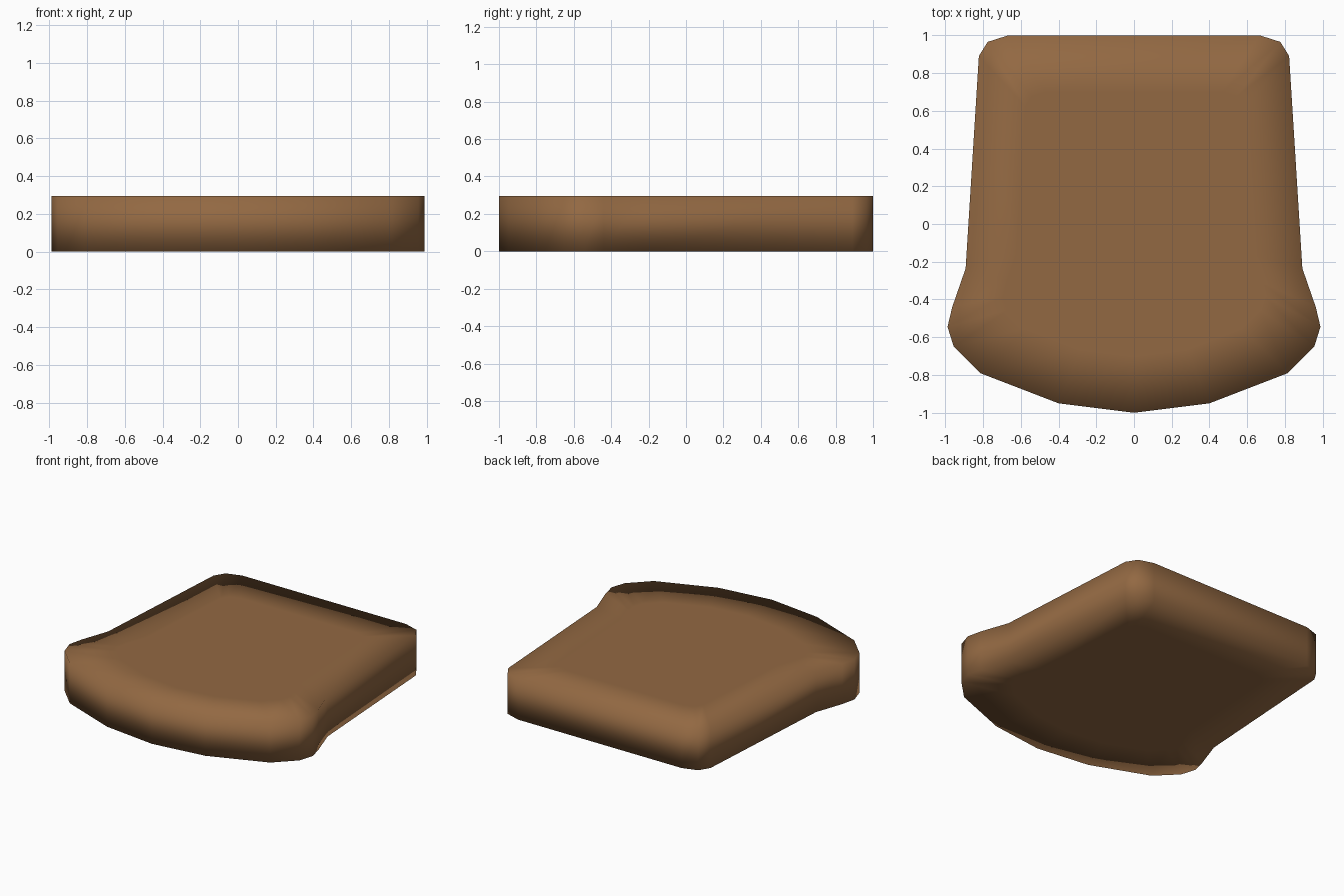
import bpy, bmesh

if "Cube" in bpy.data.objects:
    bpy.data.objects.remove(bpy.data.objects["Cube"])

HEIGHT = 0.295
INSET = 0.3

# brown upholstery
brown = bpy.data.materials.new("brown upholstery")
brown.diffuse_color = (0.29, 0.14, 0.055, 1)
brown.use_nodes = True
brown.node_tree.nodes["Principled BSDF"].inputs["Base Color"].default_value = brown.diffuse_color

# right half of the cushion outline, front centre to back corner
half = [(0.4, -0.95), (0.815, -0.79), (0.955, -0.65), (0.988, -0.545),
        (0.963, -0.44), (0.892, -0.235), (0.822, 0.89), (0.775, 0.965),
        (0.665, 1.0)]
outline = [(0, -1.0)] + half + [(-x, y) for x, y in reversed(half)]

# extrude the outline into a slab
bm = bmesh.new()
base = bm.faces.new([bm.verts.new((x, y, 0)) for x, y in outline])
ext = bmesh.ops.extrude_face_region(bm, geom=[base], use_keep_orig=True)
for v in ext["geom"]:
    if isinstance(v, bmesh.types.BMVert):
        v.co.z = HEIGHT

# inner ring on top and bottom keeps the middle flat under the soft shading
for face in [f for f in bm.faces if len(f.verts) > 4]:
    bmesh.ops.inset_individual(bm, faces=[face], thickness=0.001)
    for v in face.verts:
        v.co.x *= 1 - INSET
        v.co.y *= 1 - INSET
bmesh.ops.recalc_face_normals(bm, faces=bm.faces)

# soft shading rolls over every edge
for f in bm.faces:
    f.smooth = True

mesh = bpy.data.meshes.new("seat_cushion")
bm.to_mesh(mesh)
bm.free()
mesh.materials.append(brown)
cushion = bpy.data.objects.new("seat_cushion", mesh)
bpy.context.collection.objects.link(cushion)
